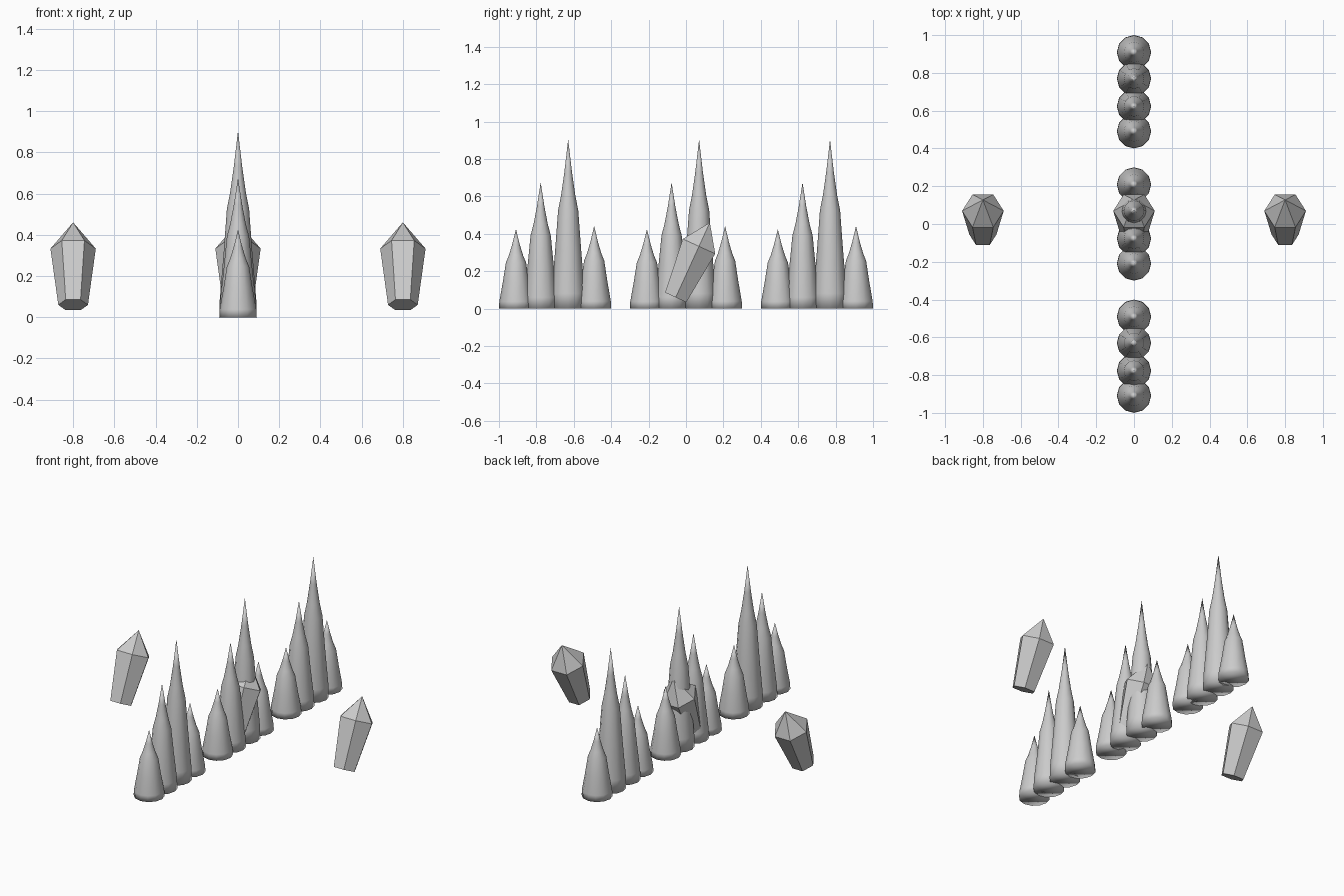
import bpy, bmesh, math
from mathutils import Matrix

if "Cube" in bpy.data.objects:
    bpy.data.objects.remove(bpy.data.objects["Cube"])


def lathe(name, profile, sides, smooth, matrix, phase=0.0):
    """Closed solid from (radius, height) pairs; the last point is the tip."""
    bm = bmesh.new()
    rings = []
    for r, z in profile[:-1]:
        rings.append([bm.verts.new((r * math.cos(phase + 2 * math.pi * i / sides),
                                    r * math.sin(phase + 2 * math.pi * i / sides), z))
                      for i in range(sides)])
    tip = bm.verts.new((0, 0, profile[-1][1]))
    bm.faces.new(rings[0][::-1])
    for a, b in zip(rings, rings[1:]):
        for i in range(sides):
            j = (i + 1) % sides
            bm.faces.new((a[i], a[j], b[j], b[i]))
    for i in range(sides):
        bm.faces.new((rings[-1][i], rings[-1][(i + 1) % sides], tip))
    for f in bm.faces:
        f.smooth = smooth
    mesh = bpy.data.meshes.new(name)
    bm.to_mesh(mesh)
    bm.free()
    ob = bpy.data.objects.new(name, mesh)
    ob.matrix_world = matrix
    bpy.context.collection.objects.link(ob)
    return ob


# Spikes: one tapered shape, stretched to four heights, in three clusters
spike = [(0.091, 0), (0.089, 0.09), (0.070, 0.34), (0.054, 0.58),
         (0.038, 0.67), (0.020, 0.81), (0, 1)]
cluster = [(-0.209, 0.425), (-0.077, 0.675), (0.07, 0.905), (0.209, 0.442)]
for centre in (-0.7, 0, 0.7):
    for offset, height in cluster:
        profile = [(r, z * height) for r, z in spike]
        lathe("spike", profile, 12, True, Matrix.Translation((0, centre + offset, 0)))

# Crystals: six-sided flat-faced gems leaning backwards
crystal = [(0.072, 0), (0.11, 0.30), (0, 0.44)]
for x in (-0.8, 0, 0.8):
    lean = Matrix.Translation((x, -0.055, 0.06)) @ Matrix.Rotation(math.radians(-24.5), 4, 'X')
    lathe("crystal", crystal, 6, False, lean)
